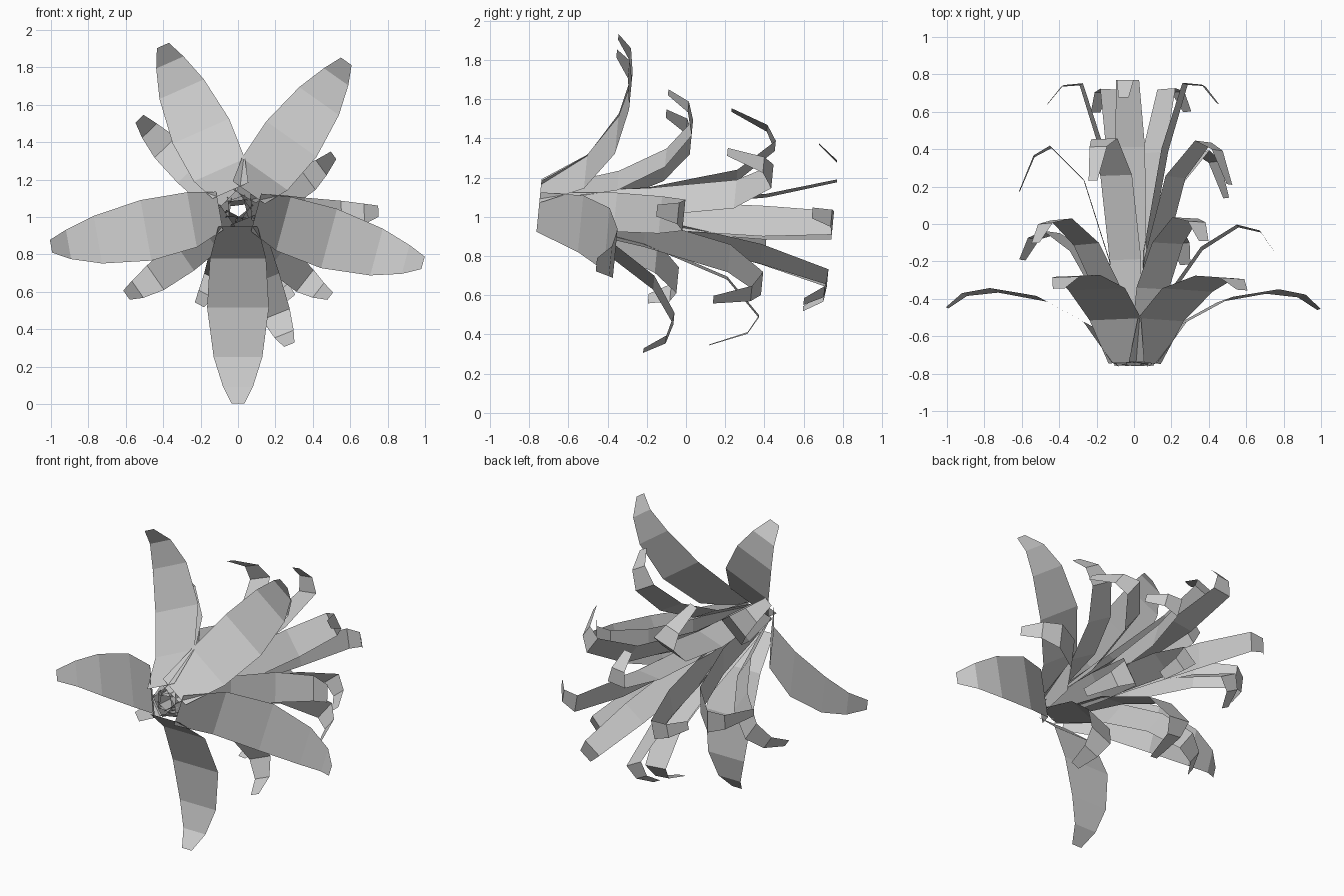
import bpy, math
from mathutils import Vector, Matrix

if "Cube" in bpy.data.objects:
    bpy.data.objects.remove(bpy.data.objects["Cube"])

ROOT = Vector((0, -.75, 1.05))                       # where the rosette grows from
NOD = Matrix.Rotation(math.radians(-5.5), 3, 'X')    # whole rosette droops slightly

# Each tier: (radius, y, half width) stations from root to tip,
# then leaves as (angle in degrees, length scale)
TIERS = {
    "outer_leaf": (
        [(.10, -.75, .105), (.25, -.53, .15), (.50, -.39, .165),
         (.76, -.34, .13), (.92, -.36, .08), (1.015, -.43, .035)],
        [(270, 1.005), (-15, 1.01), (54.7, .985), (114, .97), (190, 1)]),
    "second_leaf": (
        [(.07, -.75, .07), (.20, -.36, .10), (.36, -.13, .095),
         (.55, -.01, .08), (.67, -.04, .055), (.745, -.15, .03)],
        [(-68, .98), (3, 1.01), (60, 1.0), (134.5, 1.01), (214.6, .97)]),
    "third_leaf": (
        [(.05, -.75, .06), (.13, -.20, .09), (.27, .24, .09),
         (.45, .42, .075), (.54, .37, .05), (.62, .18, .025)],
        [(265, 1.0), (-38, 1.01), (36, 1.02), (110.5, 1.01), (183, .99)]),
    "inner_leaf": (
        [(.04, -.75, .05), (.07, -.15, .075), (.17, .40, .08),
         (.28, .75, .062), (.38, .74, .045), (.46, .64, .028)],
        [(97, 1.0), (13, 1.0), (172, 1.02), (242, .95), (309, .98)]),
}


def ribbon_leaf(name, stations, angle, scale):
    """One flat-sided arching strip leaf, radiating from the rosette axis."""
    a = math.radians(angle)
    out = Vector((math.cos(a), 0, math.sin(a)))
    side = Vector((-math.sin(a), 0, math.cos(a)))
    root = stations[0][0]
    verts, faces = [], []
    for i, (r, y, w) in enumerate(stations):
        mid = Vector((0, y - ROOT.y, 0)) + out * (root + (r - root) * scale)
        verts += [ROOT + NOD @ (mid - side * w), ROOT + NOD @ (mid + side * w)]
        if i:
            k = 2 * i
            faces.append((k - 2, k - 1, k + 1, k))
    mesh = bpy.data.meshes.new(name)
    mesh.from_pydata([tuple(v) for v in verts], [], faces)
    bpy.context.collection.objects.link(bpy.data.objects.new(name, mesh))


# Four whorls of leaves
for name, (stations, leaves) in TIERS.items():
    for n, leaf in enumerate(leaves, 1):
        ribbon_leaf(f"{name}_{n}", stations, *leaf)
